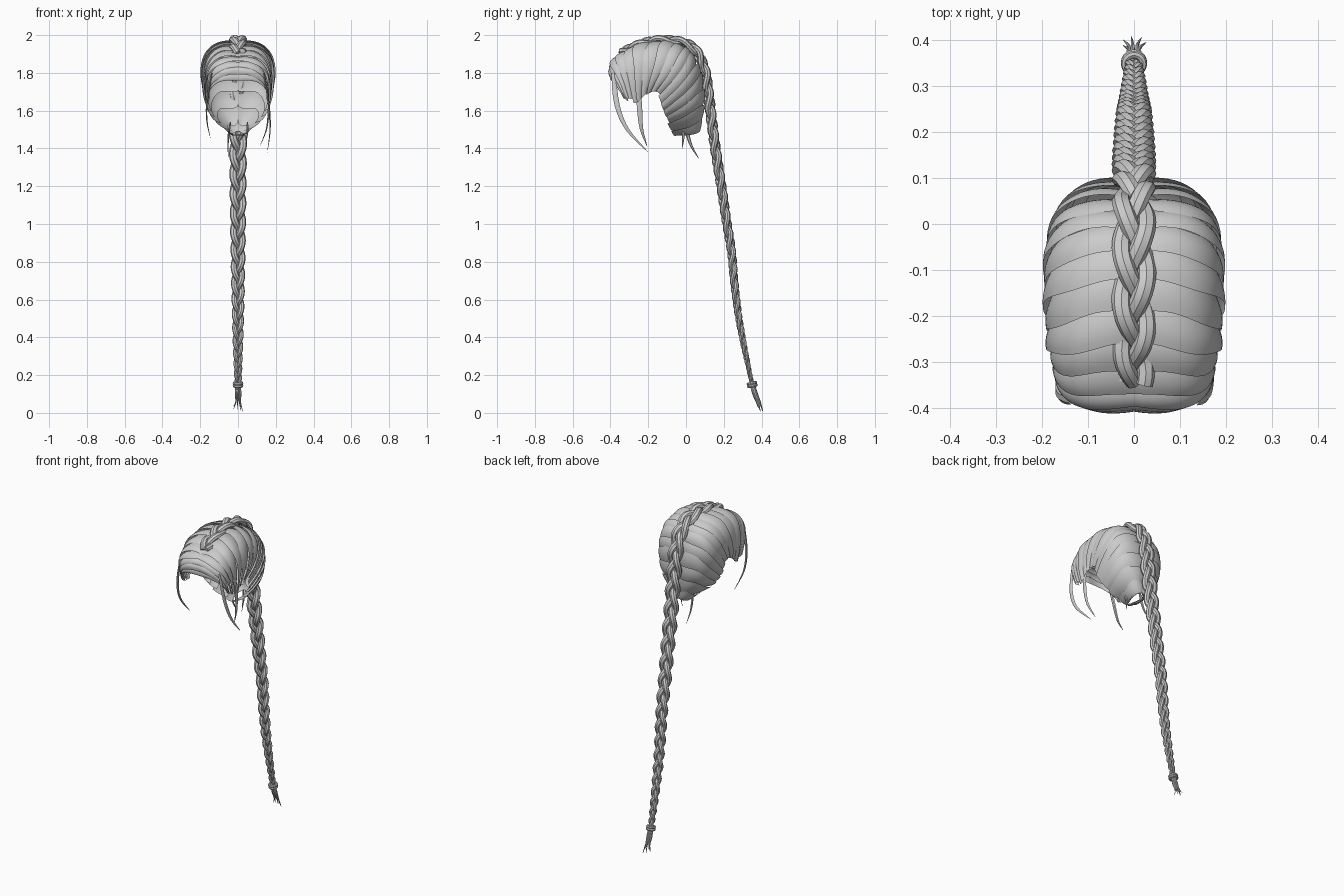
import bpy, math, random
from mathutils import Vector

if "Cube" in bpy.data.objects:
    bpy.data.objects.remove(bpy.data.objects["Cube"])

random.seed(4)


def spline(keys, t):
    """Catmull-Rom through equally spaced tuples, t in 0..1"""
    n = len(keys) - 1
    x = min(max(t, 0), 1) * n
    i = min(int(x), n - 1)
    f = x - i
    p = [keys[min(max(i + k, 0), n)] for k in (-1, 0, 1, 2)]
    return [0.5 * (2 * b + (c - a) * f + (2 * a - 5 * b + 4 * c - d) * f * f
                   + (3 * b - a - 3 * c + d) * f ** 3) for a, b, c, d in zip(*p)]


def add_grid(verts, faces, rows, closed=False):
    base, m = len(verts), len(rows[0])
    for r in rows:
        verts.extend(r)
    for i in range(len(rows) - 1):
        for j in range(m if closed else m - 1):
            k = (j + 1) % m
            faces.append([base + i * m + j, base + i * m + k,
                          base + (i + 1) * m + k, base + (i + 1) * m + j])
    if closed:
        faces.append([base + j for j in reversed(range(m))])
        faces.append([base + (len(rows) - 1) * m + j for j in range(m)])


def make(name, verts, faces, angle=35):
    me = bpy.data.meshes.new(name)
    me.from_pydata([tuple(v) for v in verts], [], faces)
    ob = bpy.data.objects.new(name, me)
    bpy.context.collection.objects.link(ob)
    bpy.ops.object.select_all(action='DESELECT')
    ob.select_set(True)
    bpy.context.view_layer.objects.active = ob
    bpy.ops.object.shade_smooth_by_angle(angle=math.radians(angle))
    return ob


def tube(verts, faces, pts, ups, sizes, sides=8):
    """Elliptical tube; sizes are (half width, half thickness) per point"""
    rows = []
    for i, p in enumerate(pts):
        t = (pts[min(i + 1, len(pts) - 1)] - pts[max(i - 1, 0)]).normalized()
        side = t.cross(ups[i]).normalized()
        up = side.cross(t)
        w, h = sizes[i]
        rows.append([p + side * w * math.cos(a) + up * h * math.sin(a)
                     for a in (2 * math.pi * k / sides for k in range(sides))])
    add_grid(verts, faces, rows, True)


# Cap stations, front to nape: crown (y, z), two handles (x, y, z), hairline (x, y, z)
CAP = [
    (-.39, 1.76, .07, -.40, 1.765, .14, -.385, 1.76, .155, -.33, 1.68),
    (-.402, 1.83, .12, -.418, 1.82, .16, -.38, 1.80, .16, -.32, 1.66),
    (-.36, 1.885, .15, -.375, 1.905, .185, -.345, 1.84, .163, -.29, 1.64),
    (-.24, 1.945, .175, -.25, 1.975, .21, -.27, 1.85, .167, -.25, 1.645),
    (-.10, 1.96, .18, -.08, 1.98, .22, -.15, 1.85, .171, -.20, 1.69),
    (.005, 1.92, .165, .025, 1.94, .225, -.02, 1.83, .17, -.155, 1.685),
    (.062, 1.83, .15, .098, 1.82, .21, .03, 1.74, .155, -.125, 1.61),
    (.09, 1.67, .12, .115, 1.65, .165, .04, 1.60, .11, -.10, 1.54),
    (.07, 1.49, .04, .075, 1.475, .05, .03, 1.465, 0, -.06, 1.465)]


def cap_point(t, v):
    k = spline(CAP, t)
    b, c, d, h = Vector((0, k[0], k[1])), Vector(k[2:5]), Vector(k[5:8]), Vector(k[8:11])
    q = 1 - v
    return b * q ** 3 + c * 3 * q * q * v + d * 3 * q * v * v + h * v ** 3


def cap_offset(t, v, off):
    t = min(max(t, 0.001), 0.999)
    p = cap_point(t, v)
    n = (cap_point(t + .01, v) - cap_point(t - .01, v)).cross(
        cap_point(t, min(v + .01, 1)) - cap_point(t, max(v - .01, 0))).normalized()
    if n.dot(p - Vector((0, -.15, 1.72))) < 0:
        n = -n
    q = p + n * off
    q.x = max(q.x, 0)
    return q


# Overlapping swept-back locks on one side, mirrored
verts, faces = [], []
LOCKS, ROWS, COLS = 17, 22, 6
for i in range(LOCKS):
    lift = random.uniform(.011, .020)
    ph = random.uniform(0, 1)
    end = random.uniform(.95, 1) if 1 < i < LOCKS - 2 else 1
    rows = []
    for r in range(ROWS + 1):
        v = end * r / ROWS
        row = []
        for c in range(COLS + 1):
            u = c / COLS
            wave = .011 * math.sin(2 * math.pi * (v * 1.3 + ph * .3)) if 0 < i else 0
            t = (i + 1.3 * u) / LOCKS + wave * (1 - v)
            row.append(cap_offset(t, v, lift * (1 - u) + .006 * math.sin(math.pi * u) - .009))
        rows.append(row)
    add_grid(verts, faces, rows)
locks = make("swept_locks", verts, faces)
locks.modifiers.new("mirror", 'MIRROR')

# Braid centre line: y, z, half width
PATH = [(-.345, 1.905, .043), (-.22, 1.957, .047), (-.09, 1.972, .047), (.035, 1.935, .047),
        (.097, 1.82, .047), (.12, 1.68, .047), (.138, 1.53, .047), (.16, 1.37, .046),
        (.187, 1.20, .044), (.212, 1.03, .042), (.24, .86, .039), (.256, .69, .036),
        (.277, .52, .032), (.308, .35, .027), (.348, .16, .019)]
N = 300
line = [spline(PATH, i / N) for i in range(N + 1)]
phase = [1.0]
for a, b in zip(line, line[1:]):
    phase.append(phase[-1] + 2 * math.pi * math.hypot(b[0] - a[0], b[1] - a[1]) / (7.2 * a[2]))

# Three interwoven braid strands
verts, faces = [], []
for s in range(3):
    pts, ups, sizes = [], [], []
    for i, (y, z, w) in enumerate(line):
        a, b = line[max(i - 1, 0)], line[min(i + 1, N)]
        n = Vector((0, a[1] - b[1], b[0] - a[0])).normalized()
        f = phase[i] + s * 2 * math.pi / 3
        pts.append(Vector((w * .58 * math.sin(f), y, z)) + n * w * .27 * math.sin(2 * f))
        ups.append(n)
        sizes.append((w * .45, w * .36))
    tube(verts, faces, pts, ups, sizes)
make("braid", verts, faces, 30)

# Hair tie around the braid end
tie_dir = Vector((0, .04, -.19)).normalized()
for k, off in enumerate((-.007, .007)):
    bpy.ops.mesh.primitive_torus_add(
        major_segments=20, minor_segments=8, major_radius=.02, minor_radius=.0085,
        location=Vector((0, .35, .15)) + tie_dir * off,
        rotation=tie_dir.to_track_quat('Z', 'Y').to_euler())
    bpy.context.object.name = f"hair_tie_{k + 1}"
    bpy.ops.object.shade_smooth_by_angle(angle=math.radians(40))


def wisp(verts, faces, keys, w, h, up, root=.6):
    """Tapered free lock, thickest in the middle"""
    m = 12
    pts = [Vector(spline(keys, i / m)) for i in range(m + 1)]
    sizes = []
    for i in range(m + 1):
        v = i / m
        k = max((root + (1 - root) * math.sin(math.pi * min(v * 1.6, .5))) * (1 - v ** 2.2), .04)
        sizes.append((w * k, h * k))
    tube(verts, faces, pts, [Vector(up)] * (m + 1), sizes, 6)


# Tuft below the tie
verts, faces = [], []
for i in range(7):
    a = 2 * math.pi * i / 7
    cx, cy = math.cos(a), math.sin(a)
    end = random.uniform(.004, .05) if i else .002
    wisp(verts, faces, [(.008 * cx, .35 + .006 * cy, .155), (.013 * cx, .366 + .008 * cy, .10),
                        (.012 * cx, .382 + .009 * cy, .06), (.027 * cx, .395 + .014 * cy, end)],
         .008, .006, (1, .2, 0), .9)
make("braid_tuft", verts, faces)

# Loose wisps at the temples and nape
verts, faces = [], []
for keys, w in [
        ([(-.138, -.385, 1.80), (-.163, -.37, 1.66), (-.165, -.34, 1.55), (-.145, -.27, 1.45)], .013),
        ([(.138, -.385, 1.80), (.163, -.365, 1.63), (.17, -.31, 1.50), (.155, -.20, 1.38)], .015),
        ([(.162, -.25, 1.70), (.162, -.245, 1.60), (.15, -.235, 1.50), (.115, -.205, 1.41)], .015),
        ([(-.04, 0, 1.54), (-.05, .01, 1.47), (-.053, .03, 1.41), (-.05, .07, 1.343)], .011),
        ([(.05, -.02, 1.54), (.05, -.015, 1.49), (.045, -.015, 1.45), (.04, -.02, 1.40)], .010)]:
    wisp(verts, faces, keys, w, .006, (1, 0, 0))
make("loose_wisps", verts, faces)
